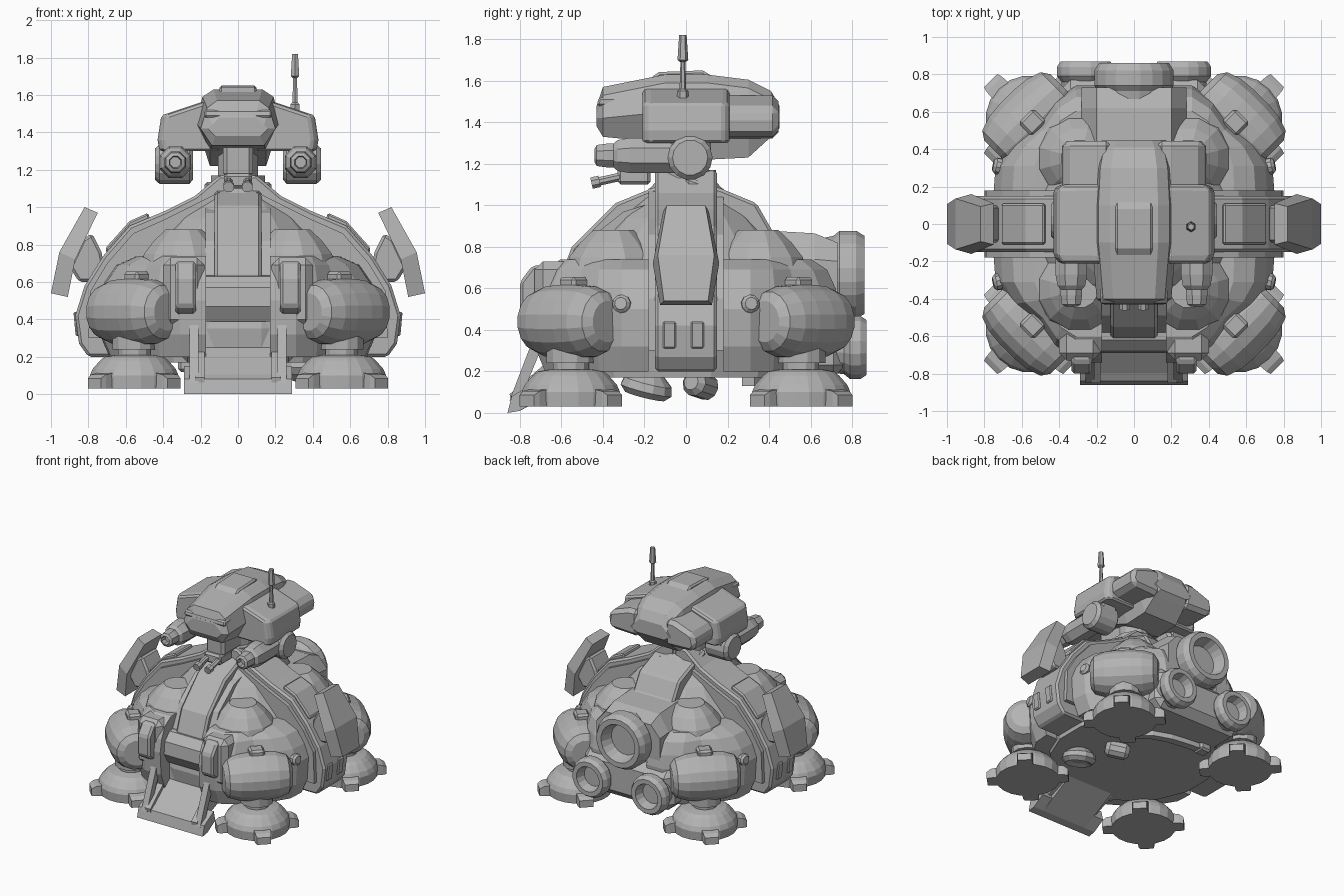
import bpy, bmesh, math
from mathutils import Vector, Matrix

grey = bpy.data.materials.new("armour grey")
grey.diffuse_color = (0.45, 0.45, 0.45, 1)


def finish(bm, name, sym="", bevel=0.0):
    """Bevel, mirror across the named axes and make the object."""
    bmesh.ops.recalc_face_normals(bm, faces=bm.faces[:])
    if bevel:
        sharp = [e for e in bm.edges if e.calc_face_angle(0) > 0.6]
        bmesh.ops.bevel(bm, geom=sharp, offset=bevel, segments=1, affect='EDGES', clamp_overlap=True)
    for axis in sym:
        s = Vector((-1, 1, 1)) if axis == "x" else Vector((1, -1, 1))
        copy = bmesh.ops.duplicate(bm, geom=bm.verts[:] + bm.edges[:] + bm.faces[:])["geom"]
        bmesh.ops.scale(bm, vec=s, verts=[g for g in copy if isinstance(g, bmesh.types.BMVert)])
    bmesh.ops.recalc_face_normals(bm, faces=bm.faces[:])
    me = bpy.data.meshes.new(name)
    bm.to_mesh(me)
    bm.free()
    me.materials.append(grey)
    ob = bpy.data.objects.new(name, me)
    bpy.context.collection.objects.link(ob)
    return ob


def loft(name, rings, sym="", bevel=0.0, mat=None):
    """Skin a row of equal-length point rings and cap both ends."""
    bm = bmesh.new()
    rows = [[bm.verts.new(p) for p in r] for r in rings]
    n = len(rows[0])
    for a, b in zip(rows, rows[1:]):
        for i in range(n):
            j = (i + 1) % n
            bm.faces.new((a[i], a[j], b[j], b[i]))
    bm.faces.new(rows[0])
    bm.faces.new(rows[-1])
    if mat:
        bm.transform(mat)
    return finish(bm, name, sym, bevel)


def prism(name, pts, axis, a, b, sym="", bevel=0.0):
    """Extrude a (u, z) profile from a to b along x or y."""
    put = (lambda p, t: (t, p[0], p[1])) if axis == "x" else (lambda p, t: (p[0], t, p[1]))
    return loft(name, [[put(p, t) for p in pts] for t in (a, b)], sym, bevel)


def box(name, x, y, z, sym="", bevel=0.0, mat=None):
    ring = lambda h: [(x[0], y[0], h), (x[1], y[0], h), (x[1], y[1], h), (x[0], y[1], h)]
    return loft(name, [ring(z[0]), ring(z[1])], sym, bevel, mat)


def lathe(name, prof, loc, d=(0, 0, 1), n=16, sym="", bevel=0.0):
    """Turn an (r, h) profile about direction d through loc."""
    rings = [[(r * math.cos((i + .5) * math.tau / n), r * math.sin((i + .5) * math.tau / n), h)
              for i in range(n)] for r, h in prof]
    q = Vector((0, 0, 1)).rotation_difference(Vector(d)).to_matrix().to_4x4()
    return loft(name, rings, sym, bevel, Matrix.Translation(loc) @ q)


C = 0.555  # corner leg position
diag = Matrix.Translation((C, C, 0)) @ Matrix.Rotation(math.pi / 4, 4, 'Z')

# Feet, cleats and ankles
lathe("foot", [(.235, .03), (.24, .1), (.225, .135), (.185, .18), (.16, .2), (.1, .21)], (C, C, 0), n=20, sym="xy")
for k in range(4):
    m = diag @ Matrix.Rotation(k * math.pi / 2, 4, 'Z')
    loft("foot_cleat", [[(u, -w, .03), (u, w, .03), (u, w, h), (u, -w, h)]
                        for u, w, h in ((.18, .062, .12), (.27, .058, .105), (.3, .05, .085))], "xy", 0, m)
lathe("ankle", [(.09, .18), (.09, .24), (.12, .24), (.12, .32)], (C, C, 0), n=12, sym="xy")

# Leg drums lying across each corner, with a clamp plate on top
lathe("leg_drum", [(.1, -.25), (.145, -.22), (.172, -.14), (.18, -.05), (.18, .05), (.172, .14),
                   (.145, .22), (.1, .25)], (C, C, .44), (-1, 1, 0), 16, "xy")
box("drum_clamp", (-.07, .035), (-.055, .055), (.55, .655), "xy", .015, diag)

# Corner housings: tiered quarter shells with a cone cap and side knob
plan = [(.17, .18), (.75, .18), (.74, .31), (.66, .43), (.53, .53), (.43, .66), (.31, .74), (.17, .74)]
tiers = [(.2, .84, .84), (.32, .97, .97), (.5, 1, 1), (.6, .9, .95), (.69, .74, .84), (.74, .45, .64)]
loft("corner_housing", [[(.36 + (x - .36) * (sx if x > .36 else 1), .36 + (y - .36) * (sy if y > .36 else 1), z)
                         for x, y in plan] for z, sx, sy in tiers], "xy")
lathe("housing_cone", [(.24, .68), (.22, .75), (.165, .82), (.1, .88)], (.29, .35, 0), n=12, sym="xy")
lathe("housing_knob", [(.045, 0), (.045, .06), (.03, .075)], (.68, .3, .52), (1, .2, .1), 10, "xy")

# Main hull dome and neck
lathe("hull_dome", [(.62, .17), (.65, .35), (.59, .64), (.5, .76), (.34, .94), (.21, 1.05), (.13, 1.13)],
      (0, 0, 0), n=16)
lathe("neck", [(.15, 1.08), (.15, 1.17), (.11, 1.17), (.11, 1.3)], (0, 0, 0), n=12)

# Side ribs with raised plate, slots and fins
prism("side_rib", [(0, 1.17), (.1, 1.17), (.23, 1.06), (.39, .98), (.58, .9), (.72, .74), (.82, .58),
                   (.87, .42), (.85, .27), (.8, .2), (0, .2)], "y", -.15, .15, "x", .015)
prism("rib_flange", [(.1, 1.08), (.38, .94), (.56, .86), (.7, .7), (.79, .55), (.8, .3), (.1, .3)],
      "y", -.18, .18, "x")
prism("rib_plate", [(.46, .9), (.48, .97), (.58, .925), (.71, .78), (.69, .72)], "y", -.11, .11, "x", .01)
for y in (-.08, .055):
    prism("rib_slot", [(.84, .44), (.88, .44), (.868, .31), (.83, .31)], "y", y - .032, y + .032, "x", .008)
prism("fin_mount", [(.7, .6), (.85, .6), (.9, .68), (.83, .83), (.78, .86), (.73, .76)], "y", -.1, .1, "x", .015)
fin = [((.91, .52), (1, .54), .125), ((.87, .72), (.955, .76), .16), ((.75, .97), (.82, 1.0), .11)]
loft("side_fin", [[(i[0], -h, i[1]), (o[0], -h * .85, o[1]), (o[0], h * .85, o[1]), (i[0], h, i[1])]
                  for i, o, h in fin], "x")

# Front rib, bay door, clamp arms
prism("front_rib", [(0, 1.14), (-.17, 1.08), (-.34, 1.01), (-.55, .8), (-.61, .64), (-.61, .3), (0, .3)],
      "x", -.125, .125, "", .015)
prism("front_rib_base", [(0, 1.06), (-.3, .97), (-.49, .82), (-.58, .64), (-.58, .2), (0, .2)], "x", -.175, .175)
prism("bay_door", [(-.5, .64), (-.62, .63), (-.68, .57), (-.69, .47), (-.64, .39), (-.5, .38)], "x", -.23, .23)
box("clamp_mount", (.18, .4), (-.73, -.45), (.36, .73), "x", .04)
prism("clamp_arm", [(-.5, .71), (-.74, .71), (-.8, .63), (-.8, .47), (-.75, .43), (-.5, .43)],
      "x", .225, .335, "x", .015)

# Entry ramp with lip, rails and struts
prism("ramp", [(-.5, .25), (-.62, .25), (-.84, .07), (-.86, .0), (-.8, .01), (-.5, .17)], "x", -.2, .2)
prism("ramp_lip", [(-.72, .15), (-.84, .08), (-.86, .0), (-.8, .01), (-.7, .07)], "x", -.29, .29)
prism("ramp_rail", [(-.5, .27), (-.64, .27), (-.85, .09), (-.84, .04), (-.5, .18)], "x", .18, .23, "x")
prism("ramp_strut", [(-.66, .4), (-.72, .4), (-.85, .06), (-.8, .06)], "x", .21, .26, "x")
box("bay_frame", (-.3, .3), (-.62, -.4), (.17, .42), "", .03)

# Rear engine block and thrusters
prism("rear_rib", [(0, 1.14), (.17, 1.08), (.34, 1.01), (.42, .87), (.6, .86), (.6, .3), (0, .3)],
      "x", -.18, .18, "", .015)
loft("engine_block", [[(-.2, y, z + h), (.2, y, z + h), (.28, y, z + .06), (.28, y, z - .15),
                       (.2, y, z - h), (-.2, y, z - h), (-.28, y, z - .15), (-.28, y, z + .06)]
                      for y, z, h in ((.36, .68, .2), (.62, .68, .185), (.73, .67, .15))])
lathe("main_thruster", [(.18, .66), (.19, .71), (.215, .74), (.215, .82), (.19, .86), (.15, .86), (.12, .77)],
      (0, 0, .665), (0, 1, 0), 20)
lathe("small_thruster", [(.12, .6), (.13, .76), (.155, .79), (.155, .84), (.135, .87), (.1, .87), (.08, .8)],
      (.26, 0, .315), (0, 1, 0), 16, "x")
box("tail_hull", (-.4, .4), (.4, .77), (.17, .5), "", .06)

# Head: faceted sections along y
sections = [(-.43, .12, .16, .14, 1.38, 1.42, 1.48), (-.4, .14, .2, .165, 1.33, 1.42, 1.57),
            (-.1, .15, .225, .19, 1.3, 1.45, 1.63), (.1, .15, .225, .19, 1.22, 1.45, 1.63),
            (.3, .15, .215, .18, 1.23, 1.43, 1.605), (.41, .14, .195, .16, 1.33, 1.42, 1.55),
            (.45, .12, .17, .14, 1.37, 1.4, 1.48)]
loft("head", [[(-b, y, zb), (b, y, zb), (m, y, zm), (t, y, zt - .04), (t * .68, y, zt),
               (-t * .68, y, zt), (-t, y, zt - .04), (-m, y, zm)]
              for y, b, m, t, zb, zm, zt in sections])
prism("visor", [(-.3, 1.52), (-.42, 1.52), (-.43, 1.48), (-.3, 1.47)], "x", -.18, .18, "", .01)
prism("head_hatch", [(-.19, 1.6), (-.13, 1.642), (.08, 1.65), (.13, 1.62)], "x", -.1, .1, "", .012)

# Head side pods and rear pods
pod = [(.12, 1.3), (.42, 1.3), (.43, 1.36), (.41, 1.49), (.2, 1.56), (.12, 1.56)]
loft("side_pod", [[(x - d, y, z) for x, z in pod] for y, d in ((-.21, .03), (-.17, 0), (.18, 0), (.21, .03))], "x", .012)
prism("rear_pod", [(.12, 1.32), (.36, 1.33), (.39, 1.38), (.37, 1.47), (.2, 1.53), (.12, 1.53)],
      "y", .1, .445, "x", .03)

# Guns under the pods
lathe("gun_pivot", [(.085, .24), (.108, .26), (.108, .42), (.085, .445)], (0, .02, 1.23), (1, 0, 0), 14, "x")
box("gun_hanger", (.27, .4), (-.08, .12), (1.25, 1.36), "x", .01)
lathe("gun_body", [(.092, 0), (.092, .25), (.08, .31), (.062, .33), (.062, .36), (.055, .41), (.035, .42), (.03, .38)],
      (.335, -.02, 1.24), (0, -1, 0), 8, "x")

# Chin mount with twin barrels
box("chin_block", (-.08, .08), (-.3, -.05), (1.16, 1.34), "", .02)
box("chin_cradle", (-.075, .075), (-.33, -.17), (1.1, 1.18), "", .015)
lathe("chin_barrel", [(.022, 0), (.022, .16), (.03, .16), (.03, .2)], (.05, -.26, 1.15), (0, -1, -.22), 8, "x")

# Antenna
lathe("antenna", [(.028, 1.5), (.028, 1.55), (.016, 1.56), (.012, 1.69), (.026, 1.7), (.018, 1.82)],
      (.305, -.015, 0), n=6)

# Underside fittings: dish, sensor, pipe
lathe("belly_dish", [(.06, .08), (.12, .03), (.13, -.01), (.1, -.04), (.06, -.02)], (.37, -.19, .12), (.1, .25, 1), 12)
lathe("belly_sensor", [(.04, -.09), (.065, -.06), (.065, .06), (.04, .09)], (.22, .07, .135), (1, -.6, .2), 10)
path = [(.26, .3), (.16, .38), (.02, .43), (-.12, .45), (-.25, .46)]
loft("belly_pipe", [[(x, y - .03, .13), (x, y + .03, .13), (x, y + .03, .19), (x, y - .03, .19)] for x, y in path])
box("pipe_end", (-.32, -.22), (.41, .51), (.12, .2), "", .015)
